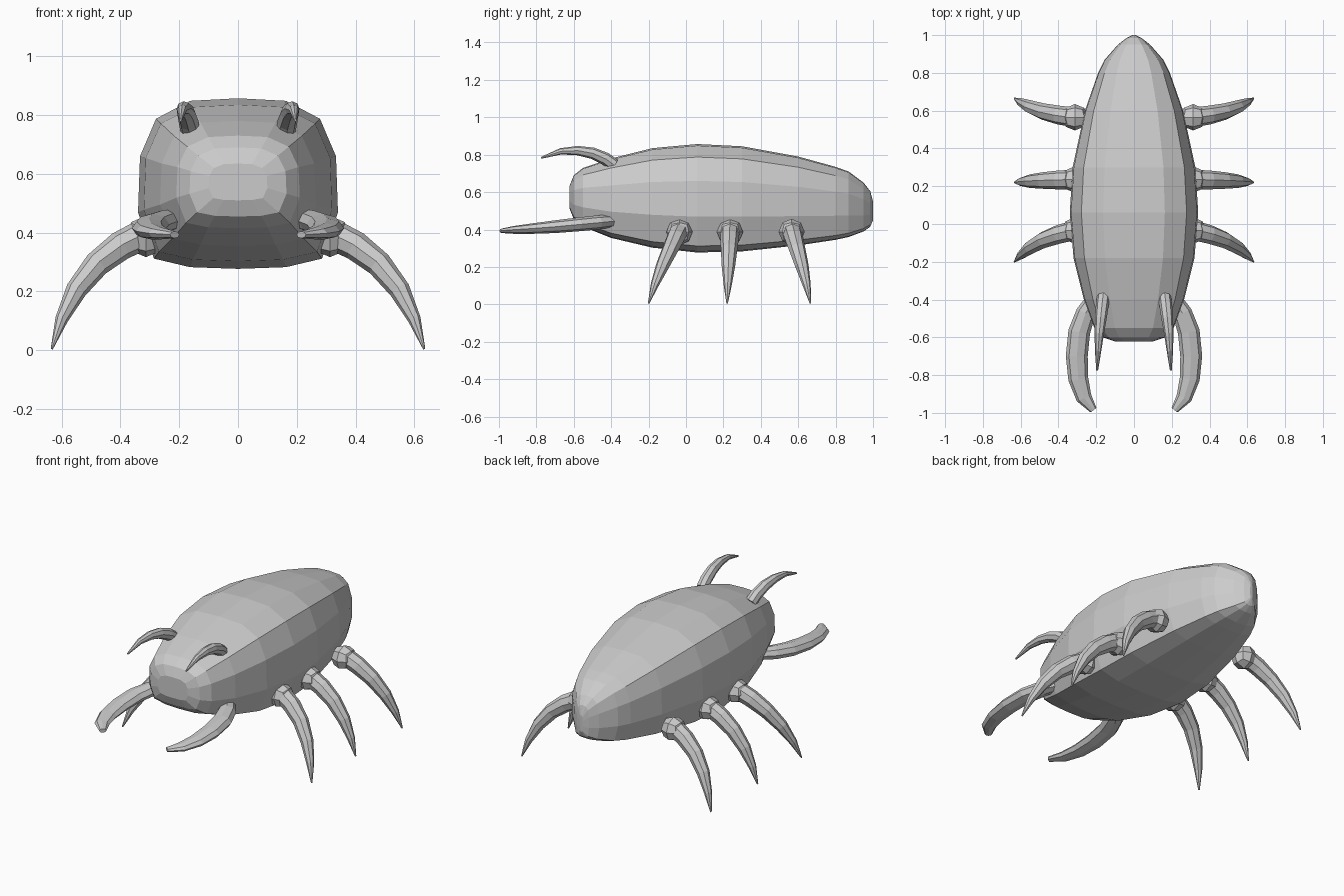
import bpy, bmesh
from mathutils import Vector

if "Cube" in bpy.data.objects:
    bpy.data.objects.remove(bpy.data.objects["Cube"])


def finish(name, bm):
    bmesh.ops.recalc_face_normals(bm, faces=bm.faces)
    mesh = bpy.data.meshes.new(name)
    bm.to_mesh(mesh)
    bm.free()
    ob = bpy.data.objects.new(name, mesh)
    bpy.context.collection.objects.link(ob)
    return ob


def loft(name, rings):
    # skin a list of closed rings and cap both ends
    bm = bmesh.new()
    rv = [[bm.verts.new(p) for p in ring] for ring in rings]
    n = len(rv[0])
    for a, b in zip(rv, rv[1:]):
        for i in range(n):
            j = (i + 1) % n
            bm.faces.new((a[i], a[j], b[j], b[i]))
    bm.faces.new(rv[0])
    bm.faces.new(rv[-1])
    return finish(name, bm)


def horn(name, pts, ref, side, sides=8):
    # tapered tube; each point is x, y, z, radius along ref, other radius
    from math import cos, sin, tau
    centres = [Vector((p[0] * side, p[1], p[2])) for p in pts]
    rings = []
    for i, p in enumerate(pts):
        t = centres[min(i + 1, len(pts) - 1)] - centres[max(i - 1, 0)]
        t.normalize()
        u = (ref - t * ref.dot(t)).normalized()
        v = t.cross(u)
        rings.append([centres[i] + u * p[3] * cos(k * tau / sides)
                      + v * p[4] * sin(k * tau / sides) for k in range(sides)])
    return loft(name, rings)


def joint(name, centre, radius):
    # faceted ball from a subdivided cube
    bm = bmesh.new()
    bmesh.ops.create_cube(bm, size=2)
    bmesh.ops.subdivide_edges(bm, edges=bm.edges[:], cuts=1, use_grid_fill=True)
    for v in bm.verts:
        v.co = v.co.normalized() * radius + Vector(centre)
    return finish(name, bm)


# body: boxy rounded section (x fraction of width, z fraction of height)
half = [(0, 1), (.48, .985), (.82, .88), (.98, .66), (1, .33), (.84, .06), (.48, .01), (0, 0)]
section = half + [(-x, z) for x, z in reversed(half[1:-1])]
# stations: y, half width, bottom, top
stations = [(-.622, .10, .51, .635), (-.60, .165, .455, .69), (-.55, .21, .415, .73),
            (-.40, .265, .355, .78), (-.18, .32, .303, .835), (.06, .34, .277, .857),
            (.30, .325, .283, .845), (.60, .26, .315, .79), (.80, .19, .345, .735),
            (.87, .155, .36, .71), (.95, .085, .39, .65), (.985, .04, .415, .605),
            (1.0, .008, .45, .55)]
loft("body", [[(x * w, y, lo + z * (hi - lo)) for x, z in section]
              for y, w, lo, hi in stations])

# leg curve: outward x, z, radius, share of sideways sweep
leg_curve = [(.32, .395, .052, 0), (.40, .355, .050, .12), (.48, .293, .044, .30),
             (.55, .205, .036, .55), (.60, .105, .022, .80), (.633, .005, .004, 1)]
legs = [("front", -.035, -.165), ("middle", .235, -.015), ("rear", .565, .10)]

for s, tag in ((1, "right"), (-1, "left")):
    for name, y, sweep in legs:
        joint(f"{name}_{tag}_leg_joint", (s * .313, y, .387), .07)
        horn(f"{name}_{tag}_leg", [(x, y + sweep * k, z, r, r) for x, z, r, k in leg_curve],
             Vector((0, 1, 0)), s)

    # pincers
    horn(f"{tag}_pincer", [(.215, -.40, .445, .034, .04), (.255, -.47, .438, .038, .052),
                           (.29, -.57, .428, .037, .058), (.303, -.70, .415, .034, .058),
                           (.295, -.82, .405, .028, .053), (.265, -.92, .398, .021, .042),
                           (.215, -.985, .393, .012, .020)], Vector((0, 0, 1)), s)

    # antennae
    horn(f"{tag}_antenna", [(.162, -.385, .745, .034, .034), (.168, -.43, .778, .034, .034),
                            (.176, -.50, .808, .031, .031), (.184, -.58, .822, .025, .025),
                            (.190, -.67, .818, .017, .017), (.195, -.775, .783, .005, .005)],
         Vector((1, 0, 0)), s)
